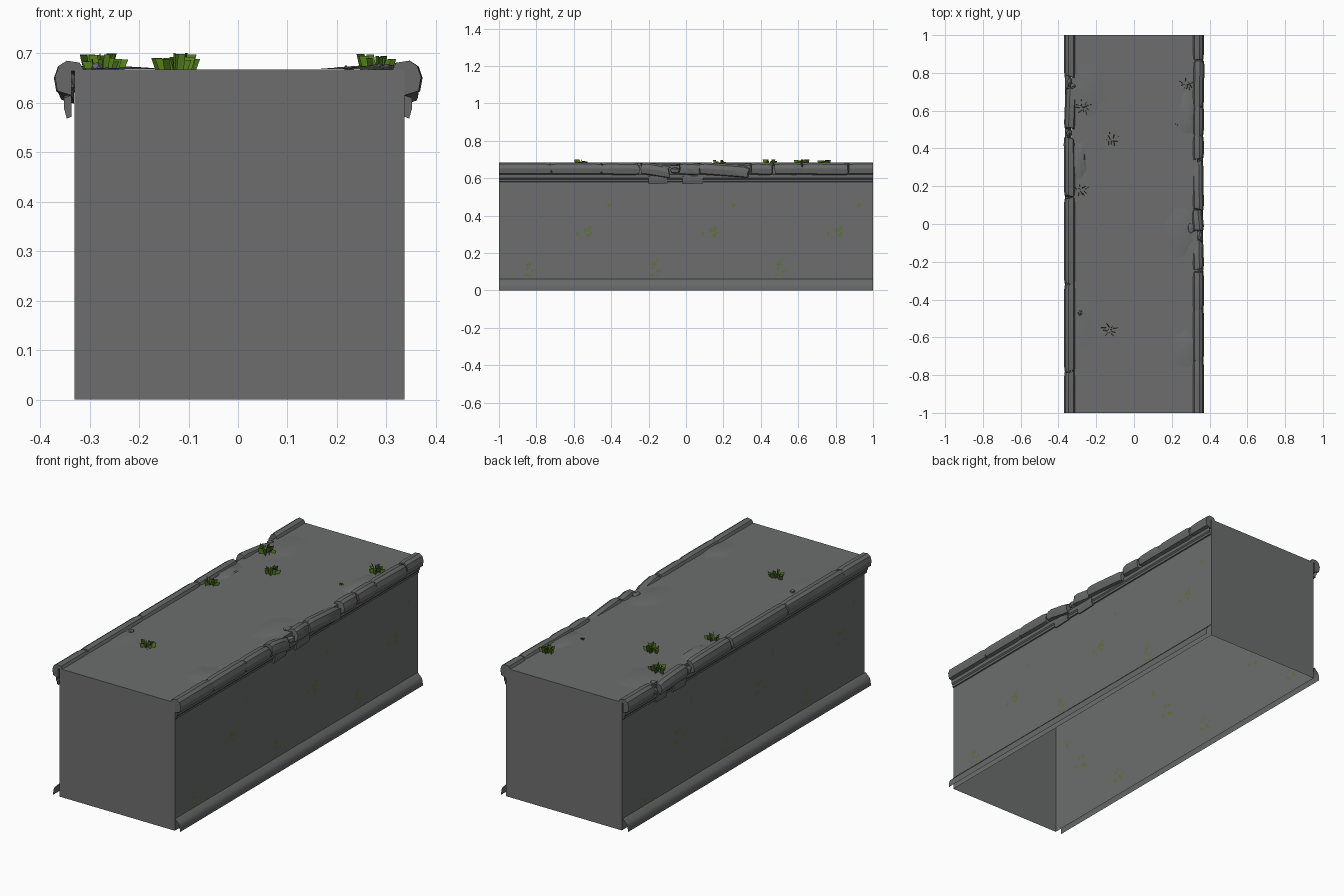
import bpy, bmesh, math, random
from mathutils import Vector

if "Cube" in bpy.data.objects:
    bpy.data.objects.remove(bpy.data.objects["Cube"])

random.seed(7)
XL, XR, TOP = -0.33, 0.336, 0.667


def mat(name, col):
    m = bpy.data.materials.new(name)
    m.diffuse_color = (*col, 1)
    m.use_nodes = True
    m.node_tree.nodes["Principled BSDF"].inputs["Base Color"].default_value = m.diffuse_color
    return m


STONE = mat("grey stone", (0.150, 0.155, 0.152))
TRIM = mat("trim stone", (0.135, 0.139, 0.137))
MOSS = mat("olive moss", (0.12, 0.17, 0.045))
GRASS = mat("grass green", (0.10, 0.24, 0.012))
DARK = mat("dark grass", (0.035, 0.085, 0.008))


def make(name, verts, faces, mats, idx=None, fix=True):
    me = bpy.data.meshes.new(name)
    me.from_pydata(verts, [], faces)
    for m in mats:
        me.materials.append(m)
    if idx:
        me.polygons.foreach_set("material_index", idx)
    if fix:
        bm = bmesh.new()
        bm.from_mesh(me)
        bmesh.ops.recalc_face_normals(bm, faces=bm.faces)
        bm.to_mesh(me)
        bm.free()
    ob = bpy.data.objects.new(name, me)
    bpy.context.collection.objects.link(ob)
    return ob


def smooth(ob, angle=30):
    bpy.ops.object.select_all(action='DESELECT')
    ob.select_set(True)
    bpy.context.view_layer.objects.active = ob
    bpy.ops.object.shade_smooth_by_angle(angle=math.radians(angle))


def loft(name, side, profile, stations, closed=True):
    """Sweep an (x, z) profile along y; a station is (y, dx, dz, scale)."""
    n, verts, faces = len(profile), [], []
    cx, cz = 0.338, 0.645
    for y, dx, dz, s in stations:
        for x, z in profile:
            verts.append((side * (cx + (x - cx) * s + dx), y, cz + (z - cz) * s + dz))
    for k in range(len(stations) - 1):
        for i in range(n if closed else n - 1):
            j = (i + 1) % n
            faces.append((k * n + i, k * n + j, (k + 1) * n + j, (k + 1) * n + i))
    if closed:
        faces += [tuple(range(n)), tuple(range(len(verts) - n, len(verts)))]
    return make(name, verts, faces, [TRIM])


# Hollow wall body, open underneath
v = [(x, y, z) for z in (0, TOP) for x, y in ((XL, -1), (XR, -1), (XR, 1), (XL, 1))]
body = make("wall_body", v, [(4, 5, 6, 7), (0, 1, 5, 4), (1, 2, 6, 5),
                             (2, 3, 7, 6), (3, 0, 4, 7)], [STONE], fix=False)

# Mouldings: rounded base strip and flat band below the coping
base = [(0.334, 0.062), (0.341, 0.058), (0.347, 0.05), (0.357, 0.042),
        (0.363, 0.028), (0.365, 0.012), (0.365, 0)]
band = [(0.338, 0.622), (0.348, 0.62), (0.348, 0.6), (0.343, 0.594), (0.342, 0.582), (0.334, 0.58)]
ends = [(-1, 0, 0, 1), (1, 0, 0, 1)]
for side, tag in ((1, "right"), (-1, "left")):
    smooth(loft(tag + "_base_moulding", side, base, ends, False), 50)
    loft(tag + "_upper_band", side, band, ends, False)

# Broken coping stones along both top edges
coping = [(0.312, 0.666), (0.320, 0.681), (0.346, 0.685), (0.362, 0.675),
          (0.370, 0.652), (0.365, 0.624), (0.337, 0.615), (0.337, 0.664)]
runs = {1: [(-1, -.72, 0, 0), (-.72, -.45, 0, 0), (-.45, -.25, 0, -.002), (-.24, -.09, -.002, -.022),
            (-.035, .07, -.006, -.004), (.075, .335, -.003, -.022), (.345, .465, 0, -.002),
            (.475, .62, .001, 0), (.625, .87, .003, -.002), (.875, 1, 0, 0)],
        -1: [(-1, -.78, 0, 0), (-.78, -.32, 0, 0), (-.32, .14, 0, 0), (.145, .455, .002, -.003),
             (.505, .715, -.006, -.02), (.78, 1, 0, 0)]}
for side, stones in runs.items():
    for a, b, dx, dz in stones:
        e = min(0.03, (b - a) / 4)
        sa = 1 if a == -1 else 0.93
        sb = 1 if b == 1 else 0.9
        st = [(a, 0, 0, sa), (a + e, 0, 0, 1), ((a + b) / 2, dx / 2, dz / 3, 1),
              (b - e, dx, dz * .7, 1), (b, dx, dz, sb)]
        ob = loft("coping_stone", side, coping, st)
        for vert in ob.data.vertices:      # chipped ends
            if abs(vert.co.y) < 0.99 and min(abs(vert.co.y - a), abs(vert.co.y - b)) < 1e-4:
                vert.co.y += random.uniform(-.008, .008)
        smooth(ob, 28)


def rock(name, c, size):
    bm = bmesh.new()
    bmesh.ops.create_icosphere(bm, subdivisions=1, radius=1)
    for p in bm.verts:
        k = random.uniform(.75, 1.1)
        p.co = Vector(c) + Vector([p.co[i] * size[i] * k for i in range(3)])
    me = bpy.data.meshes.new(name)
    bm.to_mesh(me)
    bm.free()
    me.materials.append(TRIM)
    bpy.context.collection.objects.link(bpy.data.objects.new(name, me))


# Rubble in the gaps and hanging chunks of the band
for c, s in (((.345, -.06, .64), (.018, .03, .022)), ((-.343, .48, .64), (.02, .025, .025)),
             ((-.34, .75, .635), (.02, .03, .022)), ((-.325, .73, .665), (.018, .022, .014)),
             ((-.285, -.47, .672), (.014, .016, .01)), ((.3, -.02, .672), (.022, .03, .008))):
    rock("rubble", c, s)
chunk = [(.336, .615), (.352, .61), (.352, .59), (.346, .568), (.336, .572)]
for side, a, b in ((1, -.2, -.1), (1, -.02, .09), (-1, .5, .6), (-1, .66, .74)):
    loft("band_chunk", side, chunk, [(a, 0, 0, 1), (b, 0, .004, 1)])

# Cracked, slightly raised slabs on the top surface
for x, y, rx, ry, h in ((-.235, .72, .085, .16, .007), (-.29, .34, .04, .11, .012),
                        (-.265, -.52, .06, .16, .004), (.245, -.04, .08, .15, .008),
                        (.27, -.66, .08, .10, .008), (.285, .58, .05, .13, .012)):
    n = 16
    vs = [(x, y, TOP + h)]
    for ring, zz in ((.6, h * .6), (1, .001)):
        for i in range(n):
            t = 2 * math.pi * i / n
            r = ring * random.uniform(.75, 1.1)
            px = max(-.325, min(.325, x + rx * r * math.cos(t)))
            vs.append((px, y + ry * r * math.sin(t), TOP + zz))
    fs = []
    for i in range(n):
        j = (i + 1) % n
        fs += [(0, 1 + i, 1 + j), (1 + i, 1 + n + i, 1 + n + j, 1 + j)]
    smooth(make("cracked_slab", vs, fs, [STONE]), 15)

# Grass clumps: upright leaf cards fanned around a centre
for x, y, r in ((-.27, .62, .035), (-.12, .45, .032), (-.28, .18, .03), (-.13, -.56, .032),
                (.28, .74, .03), (.225, .53, .008), (.34, -.87, .007)):
    vs, fs, idx = [], [], []
    for i in range(11):
        t = i * 2.4
        d = r * math.sqrt((i + .3) / 11)
        cx, cy = x + d * math.cos(t), y + d * math.sin(t) * .8
        w, h = r * .33, r * random.uniform(.55, 1.05)
        a = t + random.uniform(-.5, .5)
        ux, uy = w * math.cos(a), w * math.sin(a)
        lx, ly = .25 * r * math.cos(t), .25 * r * math.sin(t)
        k = len(vs)
        vs += [(cx - ux, cy - uy, TOP), (cx + ux, cy + uy, TOP),
               (cx + ux + lx, cy + uy + ly, TOP + h), (cx - ux + lx, cy - uy + ly, TOP + h)]
        fs.append((k, k + 1, k + 2, k + 3))
        idx.append(1 if i % 3 == 0 else 0)
    make("grass_clump", vs, fs, [GRASS, DARK], idx, False)

# Moss flecks on both long walls, repeating every two thirds of a unit
vs, fs = [], []
for side, wall in ((1, XR), (-1, XL)):
    for y0, z0, r, n in ((-.54, .31, .04, 9), (-.83, .11, .036, 9), (-.16, .155, .012, 2), (-.42, .46, .014, 2)):
        flecks = [(random.uniform(-r, r), random.uniform(-r, r) * .85, random.uniform(.005, .011))
                  for _ in range(n)]
        for rep in range(3):
            for dy, dz, s in flecks:
                yy, z = y0 + rep * .67 + dy, z0 + dz
                if yy > .985:
                    continue
                for off in (-.001, .001):
                    k = len(vs)
                    vs += [(wall + off, side * (yy + a * s), z + b * s)
                           for a, b in ((-1, -.3), (.2, -1), (1, .4), (-.2, 1.1))]
                    fs.append((k, k + 1, k + 2, k + 3))
make("wall_moss", vs, fs, [MOSS], None, False)
